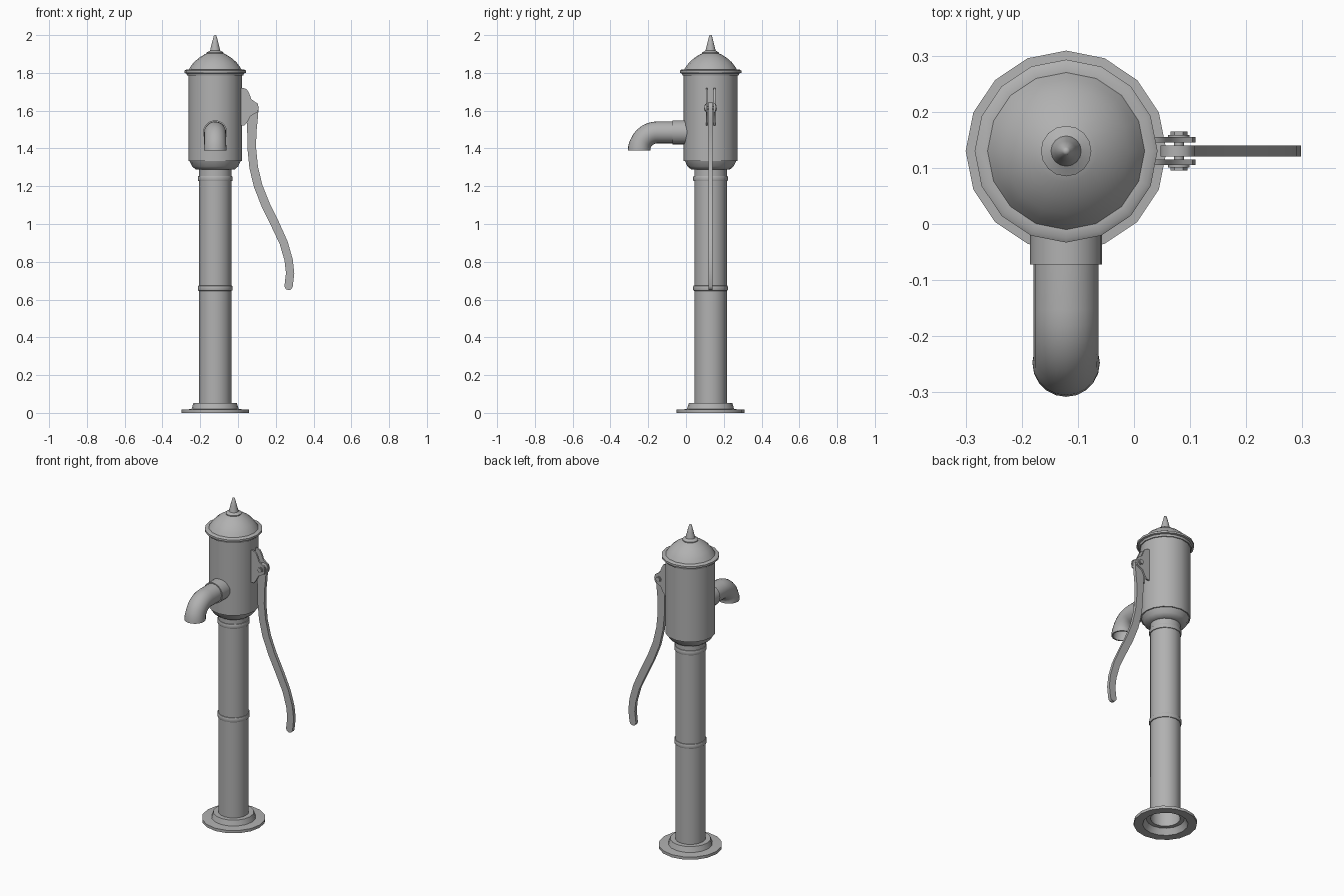
import bpy, bmesh, math
from mathutils import Vector

if "Cube" in bpy.data.objects:
    bpy.data.objects.remove(bpy.data.objects["Cube"])

CX, CY = -0.121, 0.13      # pump axis
SIDES = 16

iron = bpy.data.materials.new("dark_iron")
iron.diffuse_color = (0.44, 0.44, 0.44, 1)
iron.use_nodes = True
iron.node_tree.nodes["Principled BSDF"].inputs["Base Color"].default_value = iron.diffuse_color


def finish(name, bm, angle=40):
    bmesh.ops.recalc_face_normals(bm, faces=bm.faces[:])
    me = bpy.data.meshes.new(name)
    bm.to_mesh(me)
    bm.free()
    me.materials.append(iron)
    ob = bpy.data.objects.new(name, me)
    bpy.context.collection.objects.link(ob)
    bpy.ops.object.select_all(action='DESELECT')
    ob.select_set(True)
    bpy.context.view_layer.objects.active = ob
    bpy.ops.object.shade_smooth_by_angle(angle=math.radians(angle))
    return ob


def skin(name, rings, closed=False, caps=False, angle=40):
    """Join equal-sized rings of points into a tube."""
    bm = bmesh.new()
    vs = [[bm.verts.new(p) for p in ring] for ring in rings]
    n = len(vs[0])
    pairs = list(zip(vs, vs[1:])) + ([(vs[-1], vs[0])] if closed else [])
    for a, b in pairs:
        for i in range(n):
            j = (i + 1) % n
            bm.faces.new((a[i], a[j], b[j], b[i]))
    if caps:
        bm.faces.new(vs[0])
        bm.faces.new(vs[-1])
    return finish(name, bm, angle)


def lathe(name, profile, closed=False, caps=False):
    ang = [2 * math.pi * i / SIDES for i in range(SIDES)]
    return skin(name, [[(CX + r * math.cos(a), CY + r * math.sin(a), z) for a in ang]
                       for r, z in profile], closed, caps)


def prism(name, outline, y0, y1):
    """Side outline in x/z, given thickness in y."""
    return skin(name, [[(x, y, z) for x, z in outline] for y in (y0, y1)], caps=True)


def cyl_y(name, x, z, r, y0, y1, n):
    return prism(name, [(x + r * math.cos(2 * math.pi * i / n), z + r * math.sin(2 * math.pi * i / n))
                        for i in range(n)], y0, y1)


# Base flange, hollow underneath
lathe("base_flange", [(0.128, 0), (0.179, 0), (0.179, 0.017), (0.125, 0.02), (0.115, 0.052),
                      (0.084, 0.052), (0.084, 0.035), (0.108, 0.035)], closed=True)

# Column pipe, open at the bottom, and its bands
lathe("column", [(0.086, 0.035), (0.086, 1.30)])
for i, z in enumerate((0.66, 1.24)):
    lathe(f"column_band_{i + 1}", [(0.083, z - 0.014), (0.090, z - 0.013), (0.092, z - 0.008),
                                   (0.092, z + 0.008), (0.090, z + 0.013), (0.083, z + 0.014)])

# Pump barrel and its tapered foot
lathe("barrel", [(0.134, 1.333), (0.142, 1.333), (0.142, 1.80)])
lathe("barrel_foot", [(0.083, 1.287), (0.103, 1.289), (0.122, 1.305), (0.136, 1.334)])

# Lid with rolled rim, dome and spike
lathe("lid", [(0.139, 1.785), (0.148, 1.785), (0.152, 1.797), (0.163, 1.800), (0.163, 1.812),
              (0.155, 1.817), (0.140, 1.817), (0.129, 1.835), (0.112, 1.857), (0.085, 1.880),
              (0.055, 1.899), (0.03, 1.908)], caps=True)
lathe("spike", [(0.045, 1.897), (0.045, 1.908), (0.034, 1.914), (0.027, 1.918), (0.018, 1.955),
                (0.007, 1.997), (0.003, 2.0)], caps=True)

# Spout: horizontal run then a quarter bend, with open hollow mouth
ZS, RB = 1.485, 0.096
path = [((0.01, ZS), 0, 0.058)] + [
    ((-0.152 - RB * math.sin(a), ZS - RB + RB * math.cos(a)), a, 0.058 + 0.002 * (a > 1.3))
    for a in [math.pi / 2 * k / 8 for k in range(9)]]


def spout_ring(c, a, r, n=20):
    side, up = Vector((1, 0, 0)), Vector((0, -math.sin(a), math.cos(a)))
    ctr = Vector((CX, c[0], c[1]))
    return [ctr + r * (side * math.cos(t) + up * math.sin(t))
            for t in [2 * math.pi * i / n for i in range(n)]]


skin("spout", [spout_ring(c, a, r) for c, a, r in path]
     + [spout_ring(c, a, r - 0.008) for c, a, r in reversed(path)])
skin("spout_collar", [spout_ring((y, ZS), 0, r) for y, r in
                      ((0.02, 0.064), (-0.072, 0.064), (-0.072, 0.056))])

# Handle bracket: two mirrored cheek plates against the barrel
PX, PZ = 0.08, 1.615
cheek = [(0.0, 1.52), (0.035, 1.522), (0.05, 1.54), (0.066, 1.572), (0.085, 1.582), (0.104, 1.592),
         (0.11, 1.615), (0.104, 1.638), (0.088, 1.648), (0.070, 1.662), (0.06, 1.69),
         (0.048, 1.712), (0.03, 1.72), (0.0, 1.72)]
for tag, s in (("front", -1), ("back", 1)):
    prism(f"bracket_{tag}", cheek, CY + s * 0.015, CY + s * 0.025)
    cyl_y(f"bolt_washer_{tag}", PX, PZ, 0.019, CY + s * 0.025, CY + s * 0.029, 12)
    cyl_y(f"bolt_head_{tag}", PX, PZ, 0.015, CY + s * 0.028, CY + s * 0.035, 6)
cyl_y("pivot_pin", PX, PZ, 0.009, CY - 0.03, CY + 0.03, 10)

# Handle: flat S-curved bar with rounded ends
mid = [(0.078, 1.615, 0.031), (0.076, 1.56, 0.029), (0.073, 1.48, 0.024), (0.073, 1.40, 0.023),
       (0.083, 1.30, 0.023), (0.107, 1.20, 0.023), (0.147, 1.10, 0.023), (0.196, 1.00, 0.023),
       (0.242, 0.90, 0.022), (0.268, 0.81, 0.022), (0.276, 0.74, 0.022), (0.268, 0.672, 0.022)]
pts = [Vector((x, z)) for x, z, _ in mid]
left, right = [], []
for i, p in enumerate(pts):
    d = (pts[min(i + 1, len(pts) - 1)] - pts[max(i - 1, 0)]).normalized()
    nrm = Vector((d.y, -d.x)) * mid[i][2]
    left.append(p + nrm)
    right.append(p - nrm)


def round_end(a, b, k=5):
    c, v = (a + b) / 2, (a - b) / 2
    w = Vector((-v.y, v.x))
    return [c + v * math.cos(t) + w * math.sin(t) for t in [math.pi * i / (k + 1) for i in range(1, k + 1)]]


outline = left + round_end(left[-1], right[-1]) + right[::-1] + round_end(right[0], left[0])
prism("handle", [tuple(p) for p in outline], CY - 0.01, CY + 0.01)
